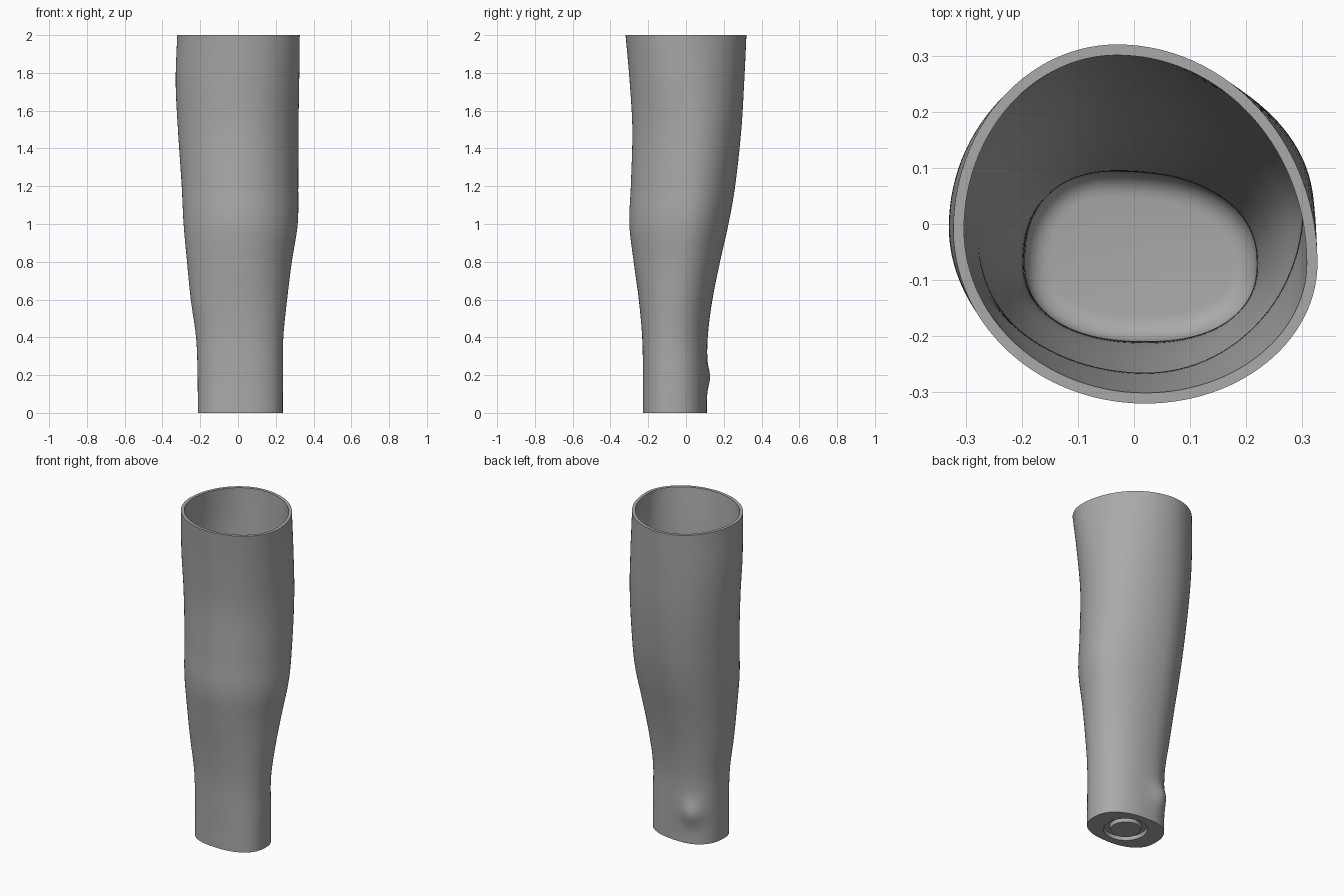
import bpy, bmesh, math
from mathutils import Vector

default = bpy.data.objects.get("Cube")
if default:
    bpy.data.objects.remove(default, do_unlink=True)

SEGMENTS = 112
WALL = 0.019
FLOOR = 0.04
# z, left edge, right edge, front edge, back edge, y of the right-most point
SECTIONS = [
    (0.0, -.213, .237, -.228, .11, -.07),
    (0.2, -.214, .238, -.228, .112, -.07),
    (0.4, -.222, .24, -.232, .115, -.07),
    (0.6, -.25, .26, -.25, .14, -.05),
    (0.8, -.27, .285, -.277, .18, -.02),
    (1.0, -.288, .316, -.3, .225, 0),
    (1.2, -.298, .319, -.292, .26, .02),
    (1.5, -.318, .32, -.284, .293, .03),
    (1.75, -.33, .324, -.298, .308, -.01),
    (2.0, -.322, .327, -.32, .32, -.07),
]


def section_at(z):
    """Smooth interpolation of the section table."""
    last = len(SECTIONS) - 1
    i = 0
    while i < last - 1 and SECTIONS[i + 1][0] < z:
        i += 1
    a, b = SECTIONS[i], SECTIONS[i + 1]
    before, after = SECTIONS[max(i - 1, 0)], SECTIONS[min(i + 2, last)]
    span = b[0] - a[0]
    t = (z - a[0]) / span
    out = []
    for k in range(1, len(a)):
        ma = (b[k] - before[k]) / (b[0] - before[0]) * span
        mb = (after[k] - a[k]) / (after[0] - a[0]) * span
        out.append((2*t**3 - 3*t**2 + 1) * a[k] + (t**3 - 2*t**2 + t) * ma
                   + (3*t**2 - 2*t**3) * b[k] + (t**3 - t**2) * mb)
    return out


def outline(z, inset=0.0):
    """Four rounded quadrants joined at the extreme points."""
    x0, x1, y0, y1, y_right = section_at(z)
    x_back, x_front = -.03, .02
    y_left = (y0 + y1) / 2 - .01
    power = .85 + .15 * min(z, 1)
    points = []
    for s in range(SEGMENTS):
        angle = math.tau * s / SEGMENTS
        c, n = math.cos(angle), math.sin(angle)
        xm = x_back if n >= 0 else x_front
        ym = y_right if c >= 0 else y_left
        rx = (x1 if c >= 0 else x0) - xm
        ry = (y1 if n >= 0 else y0) - ym
        x, y = xm + rx * abs(c) ** power, ym + ry * abs(n) ** power
        # rounded bump low on the back
        d = ((x + .11) ** 2 + (y - .1) ** 2 + (z - .19) ** 2) / .07 ** 2
        push = .024 * math.exp(-d)
        points.append(Vector((x - push * .4, y + push, z)))
    if not inset:
        return points
    inner = []
    for s, p in enumerate(points):
        tangent = points[(s + 1) % SEGMENTS] - points[s - 1]
        normal = Vector((-tangent.y, tangent.x, 0)).normalized()
        inner.append(p + normal * inset)
    return inner


def circle(radius, z):
    return [Vector((.012 + radius * math.cos(math.tau * s / SEGMENTS),
                    -.06 + radius * math.sin(math.tau * s / SEGMENTS), z))
            for s in range(SEGMENTS)]


def loft(name, loops, material):
    bm = bmesh.new()
    rings = [[bm.verts.new(p) for p in loop] for loop in loops]
    for low, high in zip(rings, rings[1:]):
        for s in range(SEGMENTS):
            t = (s + 1) % SEGMENTS
            bm.faces.new((low[s], low[t], high[t], high[s]))
    bm.faces.new(rings[0][::-1])
    bm.faces.new(rings[-1])
    bmesh.ops.recalc_face_normals(bm, faces=bm.faces)
    mesh = bpy.data.meshes.new(name)
    bm.to_mesh(mesh)
    bm.free()
    mesh.materials.append(material)
    obj = bpy.data.objects.new(name, mesh)
    bpy.context.collection.objects.link(obj)
    bpy.ops.object.select_all(action='DESELECT')
    obj.select_set(True)
    bpy.context.view_layer.objects.active = obj
    bpy.ops.object.shade_smooth_by_angle(angle=math.radians(35))


grey = bpy.data.materials.new("plain_grey")
grey.use_nodes = True
colour = (.4, .4, .4, 1)
grey.diffuse_color = colour
grey.node_tree.nodes["Principled BSDF"].inputs["Base Color"].default_value = colour

# underside: flush disc and ring groove
loops = [circle(.085, 0), circle(.09, .022), circle(.118, .022), circle(.123, 0)]

# outer wall
STEPS = 80
loops += [outline(2 * i / STEPS) for i in range(STEPS + 1)]

# rim and inner wall
FILLET = .045
start = FLOOR + FILLET
loops += [outline(2 - (2 - start) * i / STEPS, WALL) for i in range(STEPS + 1)]

# filleted inner floor
for i in range(1, 7):
    angle = math.pi / 2 * i / 6
    z = start - FILLET * math.sin(angle)
    ring = outline(start, WALL + FILLET * (1 - math.cos(angle)))
    loops.append([Vector((p.x, p.y, z)) for p in ring])

loft("hollow_sleeve", loops, grey)
